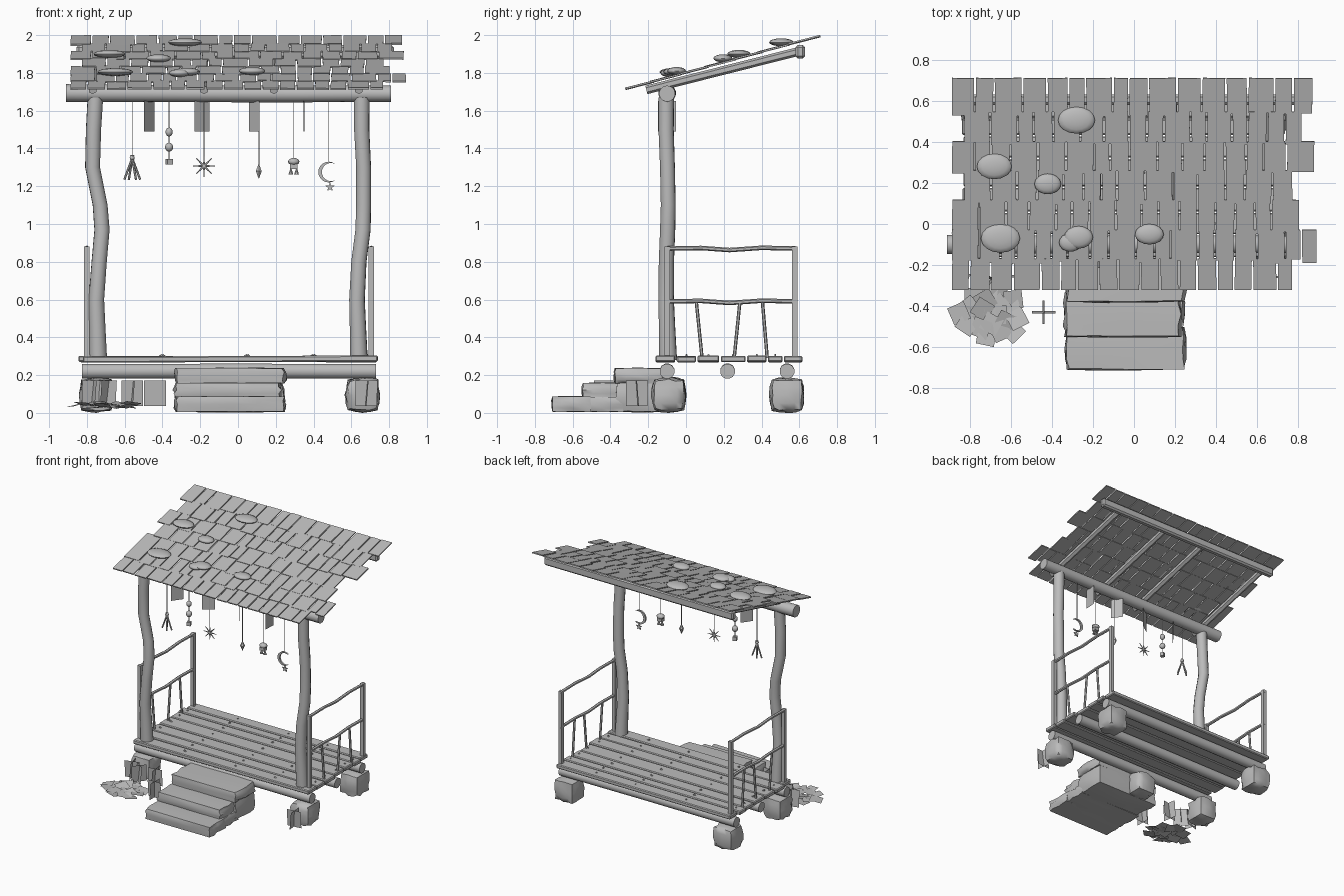
import bpy, bmesh, math, random
from mathutils import Vector, Matrix, Euler

if "Cube" in bpy.data.objects:
    bpy.data.objects.remove(bpy.data.objects["Cube"])

random.seed(4)
U = random.uniform
grey = bpy.data.materials.new("weathered_grey")
grey.diffuse_color = (0.5, 0.5, 0.5, 1)
grey.use_nodes = True
grey.node_tree.nodes["Principled BSDF"].inputs["Base Color"].default_value = grey.diffuse_color


def finish(bm, name, smooth=None, fix=True):
    if fix:
        bmesh.ops.recalc_face_normals(bm, faces=bm.faces[:])
    me = bpy.data.meshes.new(name)
    bm.to_mesh(me)
    bm.free()
    me.materials.append(grey)
    ob = bpy.data.objects.new(name, me)
    bpy.context.collection.objects.link(ob)
    if smooth:
        bpy.ops.object.select_all(action='DESELECT')
        ob.select_set(True)
        bpy.context.view_layer.objects.active = ob
        bpy.ops.object.shade_smooth_by_angle(angle=math.radians(smooth))
    return ob


def box(bm, c, size, rot=(0, 0, 0)):
    m = Matrix.Translation(c) @ Euler(rot).to_matrix().to_4x4() @ Matrix.Diagonal((*size, 1))
    return bmesh.ops.create_cube(bm, size=1, matrix=m)['verts']


def tube(bm, pts, r, sides=10):
    """Closed tube through points, with one radius or one per point."""
    pts = [Vector(p) for p in pts]
    rs = r if isinstance(r, (list, tuple)) else [r] * len(pts)
    q = (pts[-1] - pts[0]).to_track_quat('Z', 'Y')
    rings = []
    for p, rad in zip(pts, rs):
        rings.append([bm.verts.new(p + q @ Vector((rad * math.cos(a), rad * math.sin(a), 0)))
                      for a in [math.tau * (i + .5) / sides for i in range(sides)]])
    for a, b in zip(rings, rings[1:]):
        for i in range(sides):
            j = (i + 1) % sides
            bm.faces.new((a[i], a[j], b[j], b[i]))
    bm.faces.new(rings[0][::-1])
    bm.faces.new(rings[-1])


def prism(bm, pts, c, depth):
    """Flat outline in the xz plane, extruded along y."""
    f, b = [[bm.verts.new((c[0] + x, c[1] + s * depth / 2, c[2] + z)) for x, z in pts] for s in (-1, 1)]
    bm.faces.new(f)
    bm.faces.new(b[::-1])
    for i in range(len(pts)):
        j = (i + 1) % len(pts)
        bm.faces.new((f[j], f[i], b[i], b[j]))


def ball(bm, c, size, u=10, v=6):
    m = Matrix.Translation(c) @ Matrix.Diagonal((*size, 1))
    bmesh.ops.create_uvsphere(bm, u_segments=u, v_segments=v, radius=1, matrix=m)


def card(bm, c, w, h, rot):
    """Single flat sheet, upright facing +y before rotation."""
    m = Matrix.Translation(c) @ Euler(rot).to_matrix().to_4x4()
    bm.faces.new([bm.verts.new(m @ Vector((x * w / 2, 0, z * h / 2)))
                  for x, z in ((-1, -1), (-1, 1), (1, 1), (1, -1))])


def rock(bm, c, size, power=0.6, noise=0.08, cuts=3):
    """Rounded, lumpy block, shaped separately and then merged in."""
    t = bmesh.new()
    bmesh.ops.create_cube(t, size=2)
    bmesh.ops.subdivide_edges(t, edges=t.edges[:], cuts=cuts, use_grid_fill=True)
    for v in t.verts:
        p = v.co.lerp(v.co.normalized() * 1.15, power)
        p *= 1 + U(-noise, noise)
        v.co = (c[0] + p.x * size[0] / 2, c[1] + p.y * size[1] / 2, max(0, c[2] + p.z * size[2] / 2))
    me = bpy.data.meshes.new("lump")
    t.to_mesh(me)
    t.free()
    bm.from_mesh(me)
    bpy.data.meshes.remove(me)


def roof_z(y):
    return 1.713 + 0.2735 * (y + 0.325)


# Roof shingles in seven staggered rows
bm = bmesh.new()
edges = [-0.32, -0.18, -0.04, 0.105, 0.25, 0.39, 0.535, 0.71]
ends = [(-.89, .79), (-.89, .90), (-.89, .84), (-.83, .79), (-.89, .90), (-.83, .82), (-.89, .88)]
slope = math.atan(0.2735)
for y0, y1, (x, xe) in zip(edges, edges[1:], ends):
    while x < xe - 0.04:
        w = min(U(0.075, 0.14), xe - x)
        a, b = y0 + U(-.012, .012) * (y0 > -.3), y1 + 0.012 * (y1 < .7)
        y = (a + b) / 2
        box(bm, (x + w / 2, y, roof_z(y) + U(-.002, .002)),
            (w - 0.009, (b - a) / math.cos(slope), 0.009), (slope - 0.015, U(-.01, .01), U(-.02, .02)))
        x += w
finish(bm, "roof_shingles")

# Moss cushions on the roof
bm = bmesh.new()
for x, y, rx, ry in [(-.28, .505, .09, .065), (-.68, .28, .085, .062), (-.42, .195, .065, .05),
                     (-.65, -.07, .095, .07), (-.27, -.065, .07, .055), (-.31, -.09, .055, .045),
                     (.075, -.05, .07, .05)]:
    ball(bm, (x, y, roof_z(y) + .022), (rx, ry, .021), 16, 8)
finish(bm, "roof_moss", 60)

# Roof frame: front log, back beam and rafters
bm = bmesh.new()
tube(bm, [(-.91, -.10, 1.693), (-.3, -.10, 1.69), (.3, -.098, 1.688), (.81, -.10, 1.69)],
     [.047, .045, .044, .043], 14)
finish(bm, "front_log", 40)
bm = bmesh.new()
box(bm, (-.015, .605, 1.912), (1.68, .05, .07))
bmesh.ops.bevel(bm, geom=bm.edges[:], offset=.012, segments=1, affect='EDGES')
finish(bm, "back_beam")
bm = bmesh.new()
for x in (-.77, -.18, .19, .64):
    tube(bm, [(x, -.21, 1.71), (x, .59, 1.912)], .023, 6)
finish(bm, "rafters")

# Crooked main posts
zs = (.28, .45, .6, .8, .97, 1.1, 1.3, 1.5, 1.67)
for name, xs in (("left_post", (-.74, -.745, -.75, -.735, -.72, -.73, -.77, -.765, -.755)),
                 ("right_post", (.64, .635, .63, .64, .662, .665, .665, .655, .655))):
    bm = bmesh.new()
    tube(bm, [(x, -.1 + .006 * math.sin(z * 7), z) for x, z in zip(xs, zs)],
         [.048, .044, .042, .041, .041, .04, .04, .041, .042], 12)
    finish(bm, name, 45)

# Deck planks with nail heads
bm = bmesh.new()
nails = bmesh.new()
cuts = [-.165, -.053, .058, .18, .32, .43, .515, .62]
for a, b in zip(cuts, cuts[1:]):
    x0, x1 = -.845 + U(0, .025), .745 - U(0, .025)
    vs = box(bm, ((x0 + x1) / 2, (a + b) / 2, .285), (x1 - x0, b - a - .008, .032), (0, U(-.004, .004), 0))
    bmesh.ops.bevel(bm, geom=list({e for v in vs for e in v.link_edges}), offset=.006, affect='EDGES')
    for x in (-.78, -.4, .05, .4, .69):
        tube(nails, [(x + U(-.02, .02), (a + b) / 2, .298), (x, (a + b) / 2, .307)], .006, 6)
finish(bm, "deck_planks")
finish(nails, "deck_nails")

# Joist logs and foundation stones
bm = bmesh.new()
for y in (-.10, .22, .535):
    tube(bm, [(-.825, y, .22), (0, y, .222), (.73, y, .22)], .04, 12)
finish(bm, "joists", 40)
bm = bmesh.new()
for x, y in ((-.75, -.09), (.66, -.09), (-.75, .535), (.66, .535), (-.14, -.09)):
    rock(bm, (x, y, .095), (.17, .17, .175), .5, .07)
finish(bm, "foundation_stones", 50)

# Stone steps
bm = bmesh.new()
for y0, y1, z0, z1, x0, x1 in ((-.71, -.50, .005, .088, -.33, .25), (-.55, -.33, .005, .085, -.33, .24),
                               (-.55, -.33, .082, .16, -.34, .23), (-.37, -.12, .005, .16, -.32, .24),
                               (-.38, -.12, .155, .238, -.33, .25)):
    rock(bm, ((x0 + x1) / 2, (y0 + y1) / 2, (z0 + z1) / 2), (x1 - x0, y1 - y0, z1 - z0), .13, .035)
finish(bm, "stone_steps", 50)

# End railings
for name, x in (("left_railing", -.80), ("right_railing", .705)):
    bm = bmesh.new()
    for y in (-.10, .575):
        box(bm, (x, y, .58), (.028, .028, .60))
    for z, r in ((.87, .012), (.59, .012)):
        tube(bm, [(x, y, z + d) for y, d in ((-.11, 0), (.08, .003), (.23, -.008), (.4, .004), (.59, 0))], r, 6)
    for y0, y1 in ((.085, .055), (.255, .285), (.43, .405)):
        tube(bm, [(x, y0, .29), (x, y1, .585)], .009, 6)
    finish(bm, name)

# Hanging cloth strips under the front log
bm = bmesh.new()
for x, a in ((-.47, .95), (-.19, .6), (.085, -.95), (.35, 1.5)):
    card(bm, (x, -.10, 1.57), .095, .16, (0, 0, a))
finish(bm, "hanging_strips", fix=False)

# Strings for the charms
Y = -.10
bm = bmesh.new()
for x, z in ((-.56, 1.35), (-.365, 1.32), (-.18, 1.31), (.11, 1.31), (.295, 1.34), (.48, 1.32), (.487, 1.21)):
    tube(bm, [(x, Y, z), (x, Y, 1.22 if z < 1.25 else 1.66)], .0025, 5)
finish(bm, "charm_strings")

# Charms: twig bundle, beads, starburst, spindle, little pot, moon and star
bm = bmesh.new()
ball(bm, (-.56, Y, 1.35), (.014, .014, .014))
for dx, dy in ((-.042, 0), (.042, 0), (-.018, .03), (.02, -.03)):
    tube(bm, [(-.56 - dx * .15, Y - dy * .15, 1.365), (-.56 + dx, Y + dy, 1.235)], .006, 6)
finish(bm, "twig_charm")
bm = bmesh.new()
for z, r in ((1.487, .02), (1.407, .023)):
    ball(bm, (-.365, Y, z), (r, r, .024))
box(bm, (-.365, Y, 1.33), (.03, .03, .03), (0, 0, .4))
finish(bm, "bead_charm", 40)
bm = bmesh.new()
for i in range(4):
    d = Vector((math.cos(i * math.pi / 4), 0, math.sin(i * math.pi / 4))) * .057
    c = Vector((-.18, Y, 1.307))
    tube(bm, [c - d, c, c + d], [.002, .006, .002], 6)
finish(bm, "starburst_charm")
bm = bmesh.new()
tube(bm, [(.11, Y, 1.24), (.11, Y, 1.28), (.11, Y, 1.32)], [.001, .018, .001], 6)
finish(bm, "spindle_charm")
bm = bmesh.new()
ball(bm, (.295, Y, 1.33), (.032, .028, .02))
box(bm, (.295, Y, 1.305), (.04, .035, .025))
for x in (.28, .31):
    tube(bm, [(x, Y, 1.262), (x, Y, 1.29)], [.014, .004], 8)
finish(bm, "pot_charm", 40)
bm = bmesh.new()
arc = lambda cx, r, a0, a1: [(cx + r * math.cos(math.radians(a0 + (a1 - a0) * i / 14)),
                              r * math.sin(math.radians(a0 + (a1 - a0) * i / 14))) for i in range(15)]
prism(bm, arc(0, .055, 50, 310) + arc(.012, .048, 298, 62)[1:-1], (.48, Y, 1.275), .014)
prism(bm, [((.025, .011)[i % 2] * math.sin(i * math.pi / 5), (.025, .011)[i % 2] * math.cos(i * math.pi / 5))
           for i in range(10)], (.487, Y, 1.195), .01)
finish(bm, "moon_and_star_charm")

# Crossed grass sheets beside the stones
bm = bmesh.new()
for x, y, a in ((-.77, -.24, .3), (-.69, -.27, .9), (-.56, -.25, .15), (-.44, -.43, 0), (.68, -.26, .1)):
    for b in (0, math.pi / 2):
        card(bm, (x, y, .105), .115, .135, (.08, 0, a + b))
finish(bm, "grass_sheets", fix=False)

# Scattered flat leaves on the ground
bm = bmesh.new()
for i in range(20):
    a, r = i * 2.4, .16 * math.sqrt((i + 1) / 20)
    card(bm, (-.70 + r * math.cos(a), -.44 + .75 * r * math.sin(a), .03 + U(0, .02)), .09, .09,
         (math.pi / 2 * (1 if i % 2 else -1) + U(-.25, .25), U(-.25, .25), U(0, 3)))
finish(bm, "ground_leaves", fix=False)
